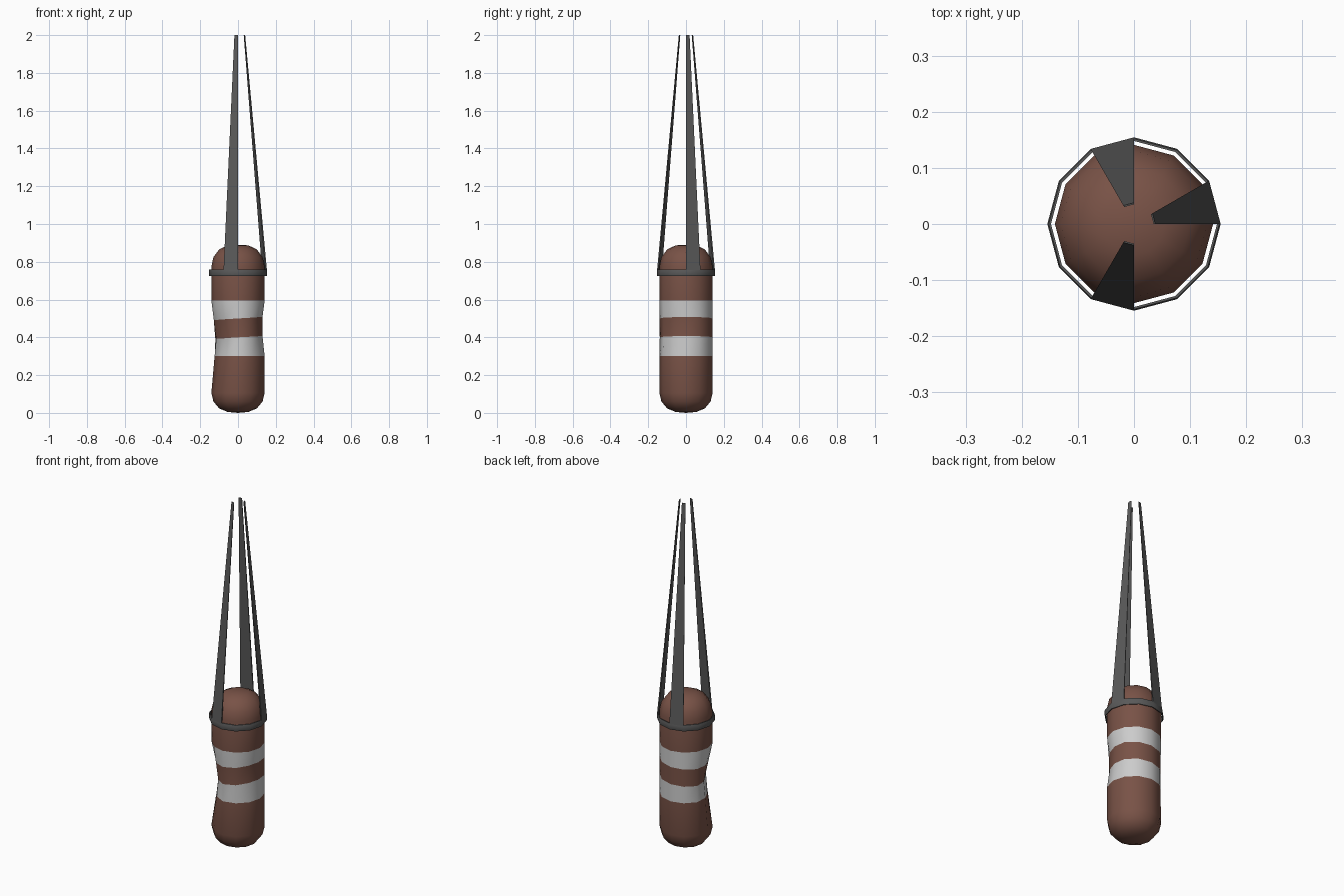
import bpy, math

if "Cube" in bpy.data.objects:
    bpy.data.objects.remove(bpy.data.objects["Cube"])

SIDES = 12


def material(name, rgb):
    m = bpy.data.materials.new(name)
    m.diffuse_color = (*rgb, 1)
    m.use_nodes = True
    m.node_tree.nodes["Principled BSDF"].inputs["Base Color"].default_value = m.diffuse_color
    return m


def add_mesh(name, verts, faces, mats, smooth=None):
    me = bpy.data.meshes.new(name)
    me.from_pydata(verts, [], faces)
    me.update()
    ob = bpy.data.objects.new(name, me)
    bpy.context.collection.objects.link(ob)
    for m in mats:
        me.materials.append(m)
    if smooth:
        bpy.ops.object.select_all(action='DESELECT')
        bpy.context.view_layer.objects.active = ob
        ob.select_set(True)
        bpy.ops.object.shade_smooth_by_angle(angle=math.radians(smooth))
    return ob


def polar(r, deg, z):
    a = math.radians(deg)
    return (r * math.cos(a), r * math.sin(a), z)


def falloff(deg, centre, width):
    d = abs((deg - centre + 180) % 360 - 180)
    return math.cos(math.pi / 2 * d / width) ** 2 if d < width else 0


leather = material("leather", (0.19, 0.085, 0.062))
tape = material("tape", (0.8, 0.8, 0.8))
webbing = material("webbing", (0.1, 0.1, 0.1))

# Bag: rounded cylinder with two worn dents; profile rows are
# (radius, z, left dent, right dent, edge waviness)
profile = [(0.055, 0.005, 0, 0, 0), (0.1, 0.024, 0, 0, 0), (0.13, 0.06, 0, 0, 0),
           (0.141, 0.105, 0, 0, 0), (0.141, 0.3, 0.028, 0.0, 0),
           (0.141, 0.4, 0.042, 0.015, 0.007), (0.141, 0.5, 0.021, 0.015, 0.008),
           (0.141, 0.595, 0, 0, 0), (0.141, 0.775, 0, 0, 0), (0.13, 0.825, 0, 0, 0),
           (0.1, 0.865, 0, 0, 0), (0.055, 0.887, 0, 0, 0)]
verts, faces = [], []
for r, z, left, right, wave in profile:
    for i in range(SIDES):
        deg = i * 360 / SIDES
        rr = r - left * falloff(deg, 210, 70) - right * falloff(deg, -20, 60)
        verts.append(polar(rr, deg, z + wave * math.cos(math.radians(deg))))
for j in range(len(profile) - 1):
    for i in range(SIDES):
        k = (i + 1) % SIDES
        faces.append((j * SIDES + i, j * SIDES + k, (j + 1) * SIDES + k, (j + 1) * SIDES + i))
top = (len(profile) - 1) * SIDES
verts += [(0, 0, 0), (0, 0, 0.89)]
for i in range(SIDES):
    k = (i + 1) % SIDES
    faces.append((k, i, len(verts) - 2))
    faces.append((top + i, top + k, len(verts) - 1))
bag = add_mesh("bag", verts, faces, [leather, tape], 60)

# Tape bands around the bag
for row in (4, 6):
    for i in range(SIDES):
        bag.data.polygons[row * SIDES + i].material_index = 1

# Hanging ring: twelve-sided band with a bulging outside
section = [(0.148, 0.724), (0.152, 0.724), (0.1545, 0.733), (0.1545, 0.75),
           (0.152, 0.76), (0.148, 0.76)]
n = len(section)
verts = [polar(r, i * 360 / SIDES, z) for i in range(SIDES) for r, z in section]
faces = [(i * n + j, (i + 1) % SIDES * n + j, (i + 1) % SIDES * n + (j + 1) % n,
          i * n + (j + 1) % n) for i in range(SIDES) for j in range(n)]
add_mesh("hanging_ring", verts, faces, [webbing], 40)

# Three tapering straps rising from single ring segments
for count, start in enumerate((0, 90, 240), 1):
    verts = [polar(r, start + d, z)
             for inner, outer, z in ((0.147, 0.1535, 0.752), (0.035, 0.038, 2.0))
             for r, d in ((inner, 0), (outer, 0), (outer, 30), (inner, 30))]
    faces = [(3, 2, 1, 0), (4, 5, 6, 7)]
    faces += [(i, (i + 1) % 4, (i + 1) % 4 + 4, i + 4) for i in range(4)]
    add_mesh(f"strap_{count}", verts, faces, [webbing])
